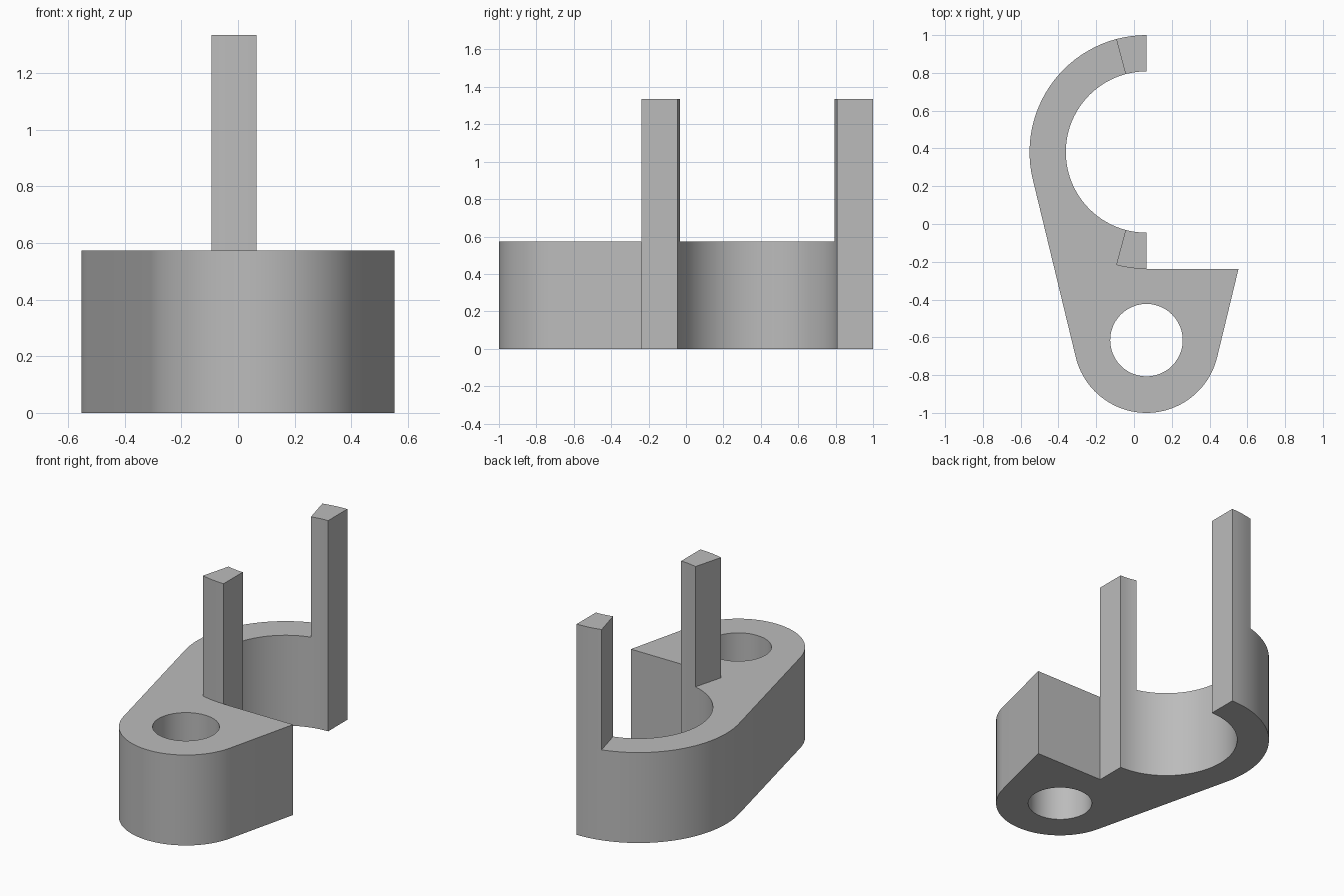
import bpy, bmesh
from math import sin, cos, asin, hypot, radians, pi
from mathutils import Vector

if "Cube" in bpy.data.objects:
    bpy.data.objects.remove(bpy.data.objects["Cube"])

CX = 0.066                      # shared x of ring and pivot centres
RING_Y, R_OUT, R_IN = 0.381, 0.619, 0.427
PIVOT_Y, R_PIVOT, R_HOLE = -0.615, 0.385, 0.192
BASE_H, POST_H = 0.573, 1.335
POST = radians(15)              # angular width of each post
TILT = asin((R_OUT - R_PIVOT) / (RING_Y - PIVOT_Y))   # slope of the tangent sides


def arc(cy, r, a, b, n):
    return [(CX + r * cos(a + (b - a) * i / n), cy + r * sin(a + (b - a) * i / n))
            for i in range(n + 1)]


def sector(a, b):
    """Piece of the ring between two angles."""
    return arc(RING_Y, R_OUT, a, b, 4) + arc(RING_Y, R_IN, b, a, 4)


# Body outline: hook, left tangent side, pivot end, right tangent side, flat step
up, down = pi / 2 + POST, 3 * pi / 2 - POST
right_x = CX + (R_OUT - R_OUT * sin(TILT)) / cos(TILT)
outline = (arc(RING_Y, R_OUT, up, pi + TILT, 24)
           + arc(PIVOT_Y, R_PIVOT, pi + TILT, 2 * pi - TILT, 40)
           + [(right_x, RING_Y - R_OUT)]
           + arc(RING_Y, R_OUT, 3 * pi / 2, down, 4)
           + arc(RING_Y, R_IN, down, up, 40))
hole = arc(PIVOT_Y, R_HOLE, 0, 2 * pi, 48)[:-1]

bm = bmesh.new()


def add_loop(points):
    return [bm.verts.new((x, y, 0)) for x, y in points]


# Flat plan: body with its hole, plus the two post footprints
edges = []
for loop in (add_loop(outline), add_loop(hole)):
    edges += [bm.edges.new((loop[i - 1], loop[i])) for i in range(len(loop))]
bmesh.ops.triangle_fill(bm, edges=edges, use_beauty=True, normal=Vector((0, 0, 1)))
for a, b in ((pi / 2, up), (down, 3 * pi / 2)):
    bm.faces.new(add_loop(sector(a, b)))
bmesh.ops.remove_doubles(bm, verts=bm.verts[:], dist=0.0005)


def raise_faces(faces, height):
    out = bmesh.ops.extrude_face_region(bm, geom=faces)["geom"]
    verts = [g for g in out if isinstance(g, bmesh.types.BMVert)]
    bmesh.ops.translate(bm, verts=verts, vec=(0, 0, height))
    return [g for g in out if isinstance(g, bmesh.types.BMFace)]


# Raise the body, then carry only the post footprints higher
top = raise_faces(bm.faces[:], BASE_H)
raise_faces([f for f in top if len(f.verts) > 4], POST_H - BASE_H)
bmesh.ops.recalc_face_normals(bm, faces=bm.faces[:])

mesh = bpy.data.meshes.new("hook_bracket")
bm.to_mesh(mesh)
bm.free()
bracket = bpy.data.objects.new("hook_bracket", mesh)
bpy.context.collection.objects.link(bracket)

# Plain grey finish
grey = bpy.data.materials.new("plain_grey")
grey.use_nodes = True
colour = (0.5, 0.5, 0.5, 1)
grey.diffuse_color = colour
grey.node_tree.nodes["Principled BSDF"].inputs["Base Color"].default_value = colour
mesh.materials.append(grey)

# Smooth arcs, sharp corners
bpy.ops.object.select_all(action="DESELECT")
bracket.select_set(True)
bpy.context.view_layer.objects.active = bracket
bpy.ops.object.shade_smooth_by_angle(angle=radians(30))
